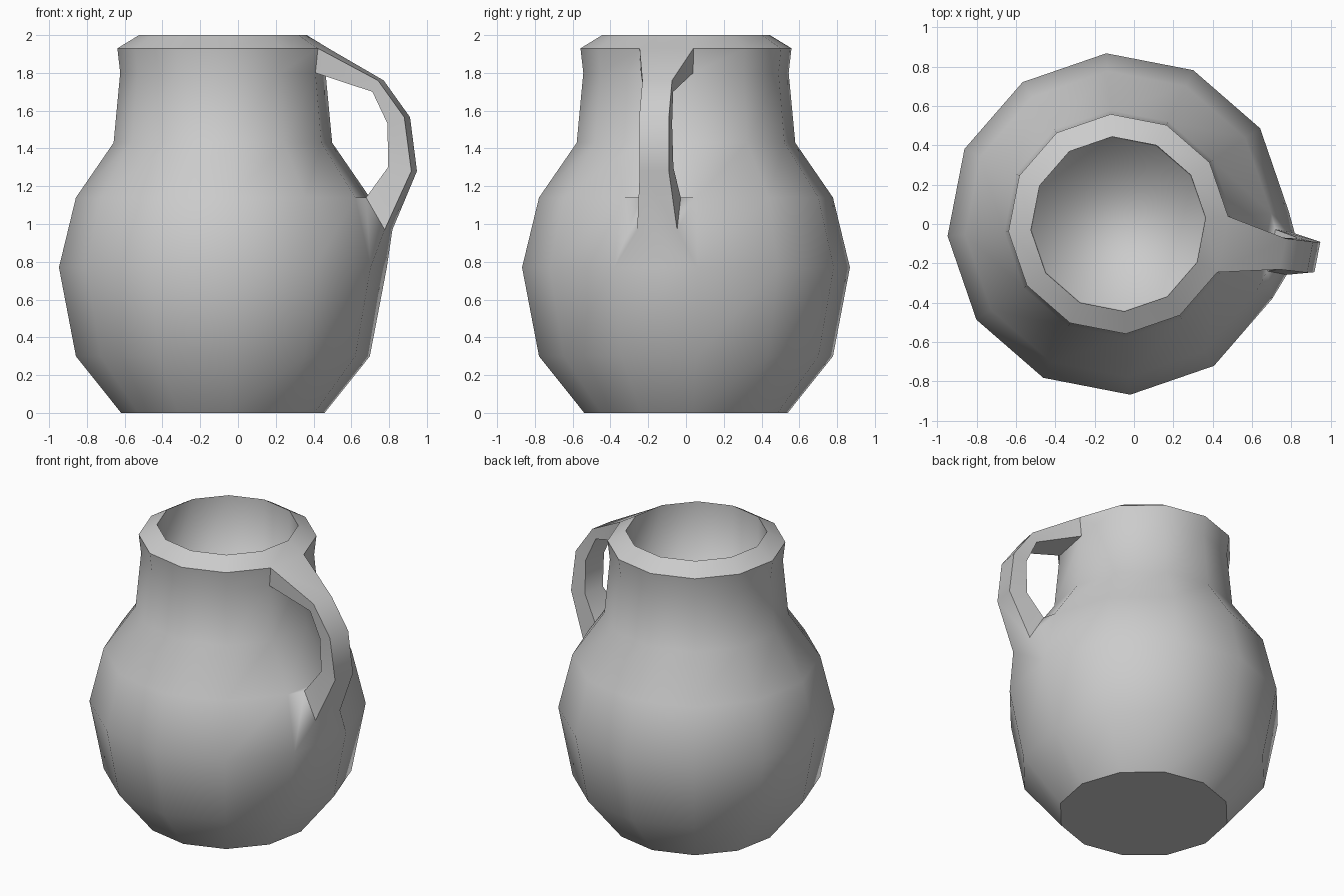
import bpy, bmesh, math
from mathutils import Vector

cube = bpy.data.objects.get("Cube")
if cube:
    bpy.data.objects.remove(cube, do_unlink=True)

SIDES = 12
TURN = math.radians(4)
AXIS = Vector((-0.08, 0, 0))
SHARP = math.radians(40)

clay = bpy.data.materials.new("grey_clay")
clay.use_nodes = True
grey = (0.6, 0.6, 0.6, 1)
clay.diffuse_color = grey
clay.node_tree.nodes["Principled BSDF"].inputs["Base Color"].default_value = grey

bm = bmesh.new()


def add_ring(radius, z):
    step = math.tau / SIDES
    return [bm.verts.new(AXIS + Vector((radius * math.cos(TURN + k * step),
                                        radius * math.sin(TURN + k * step), z)))
            for k in range(SIDES)]


def bridge(a, b, skip=None):
    n = len(a)
    for k in range(n):
        if k != skip:
            bm.faces.new((a[k], a[(k + 1) % n], b[(k + 1) % n], b[k]))


# Body: outer wall, slanted rim, then the inside wall and floor
profile = [(0.54, 0), (0.78, 0.30), (0.87, 0.77), (0.78, 1.14), (0.58, 1.43),
           (0.545, 1.80), (0.56, 1.93), (0.445, 2.0), (0.44, 1.45)]
rings = [add_ring(r, z) for r, z in profile]
BELLY, NECK = 2, 5          # bands that open into the handle
last = SIDES - 1            # side the handle grows from
for i in range(len(rings) - 1):
    bridge(rings[i], rings[i + 1], last if i in (BELLY, NECK) else None)
bm.faces.new(rings[0])
bm.faces.new(rings[-1])

# Handle: four-cornered sections running from the neck down to the belly
angle = TURN - math.pi / SIDES
outward = Vector((math.cos(angle), math.sin(angle), 0))
across = Vector((-math.sin(angle), math.cos(angle), 0))


def add_section(u_out, z_out, u_in, z_in, v0, v1):
    corners = ((u_out, v0, z_out), (u_out, v1, z_out),
               (u_in, v1, z_in), (u_in, v0, z_in))
    return [bm.verts.new(AXIS + outward * u + across * v + Vector((0, 0, z)))
            for u, v, z in corners]


def opening(outer, inner):
    return [outer[last], outer[0], inner[0], inner[last]]


neck_end = opening(rings[NECK + 1], rings[NECK])
belly_end = opening(rings[BELLY], rings[BELLY + 1])
path = [neck_end,
        add_section(0.85, 1.76, 0.82, 1.70, -0.07, 0.09),
        add_section(0.99, 1.565, 0.90, 1.53, -0.06, 0.10),
        add_section(1.026, 1.28, 0.90, 1.30, -0.05, 0.107),
        add_section(0.89, 0.97, 0.79, 1.14, -0.09, 0.125),
        belly_end]
for a, b in zip(path, path[1:]):
    bridge(a, b)

bmesh.ops.recalc_face_normals(bm, faces=bm.faces)

# Smooth shading with crisp rim, foot and handle edges; soft floor and handle root
soft = set(belly_end) | set(rings[-1])
for f in bm.faces:
    f.smooth = True
for e in bm.edges:
    e.smooth = bool(soft & set(e.verts)) or e.calc_face_angle(0) < SHARP

mesh = bpy.data.meshes.new("jug")
bm.to_mesh(mesh)
bm.free()
mesh.materials.append(clay)
jug = bpy.data.objects.new("jug", mesh)
bpy.context.collection.objects.link(jug)
